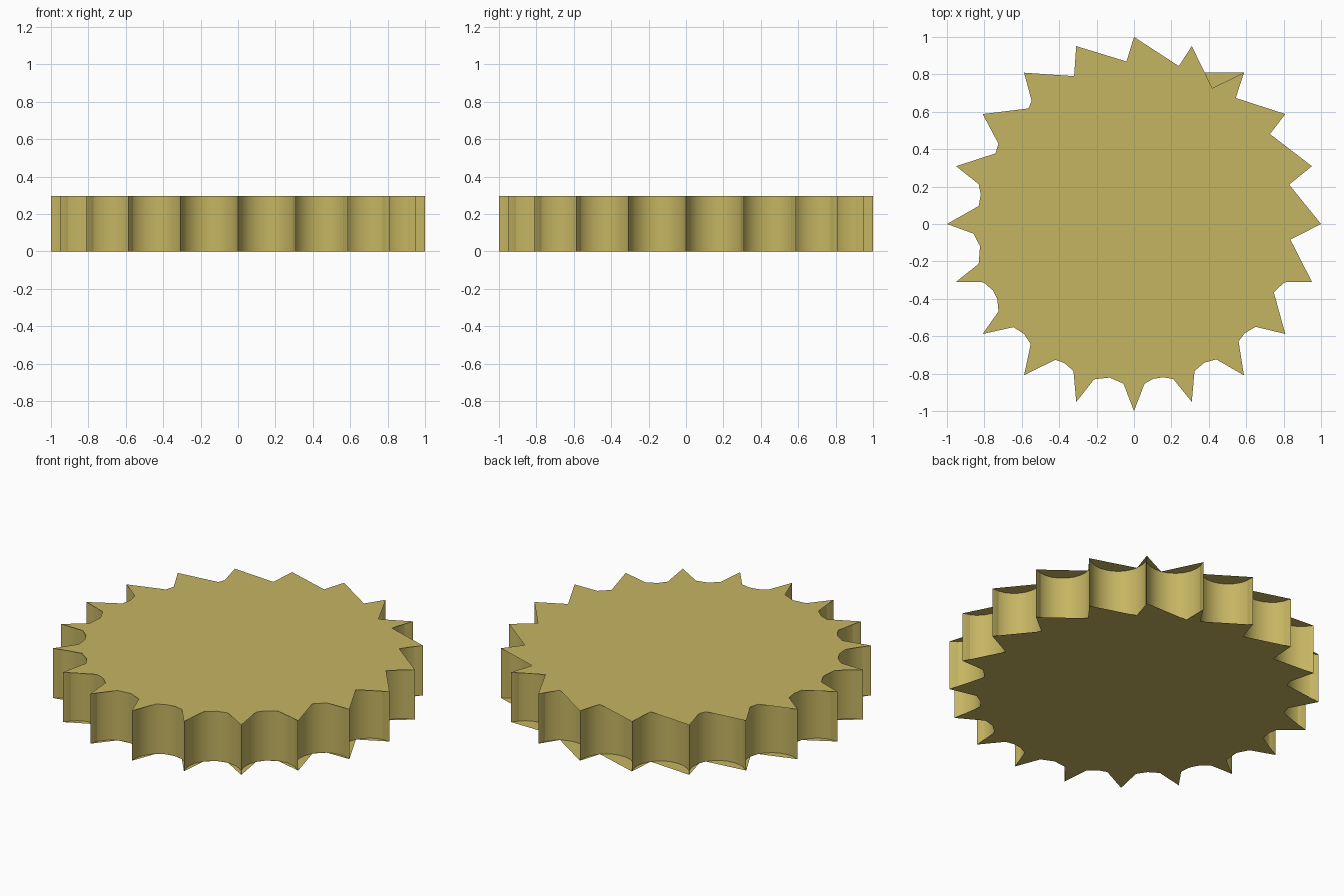
import bpy, math

if "Cube" in bpy.data.objects:
    bpy.data.objects.remove(bpy.data.objects["Cube"])

TIPS = 20
HEIGHT = 0.297
STEP = 2 * math.pi / TIPS
MID = math.cos(STEP / 2)      # distance of each scallop centre
RAD = math.sin(STEP / 2)      # scallop radius

mat = bpy.data.materials.new("olive yellow")
mat.diffuse_color = (0.56, 0.462, 0.122, 1)
mat.use_nodes = True
mat.node_tree.nodes["Principled BSDF"].inputs["Base Color"].default_value = mat.diffuse_color


def tip(i):
    return (math.cos(i * STEP), math.sin(i * STEP))


def scallop(i, deg):
    """Point on the half-round notch after tip i (0 = this tip, 180 = next tip)."""
    a, t = (i + 0.5) * STEP, math.radians(deg)
    r, s = MID - RAD * math.sin(t), RAD * math.cos(t)
    return (r * math.cos(a) + s * math.sin(a), r * math.sin(a) - s * math.cos(a))


def add_object(name, verts, faces):
    me = bpy.data.meshes.new(name)
    me.from_pydata(verts, [], faces)
    me.materials.append(mat)
    ob = bpy.data.objects.new(name, me)
    bpy.context.collection.objects.link(ob)
    return ob


# Scalloped side wall: full half-round notches, sharp at the tips
ring = []
for i in range(TIPS):
    ring.append(tip(i))
    ring += [scallop(i, d) for d in range(15, 180, 15)]
n = len(ring)
verts = [(x, y, 0) for x, y in ring] + [(x, y, HEIGHT) for x, y in ring]
wall = add_object("side_wall", verts,
                  [(k, (k + 1) % n, n + (k + 1) % n, n + k) for k in range(n)])
bpy.context.view_layer.objects.active = wall
wall.select_set(True)
bpy.ops.object.shade_smooth_by_angle(angle=math.radians(35))

# Caps: notch outlines are coarser and uneven, by notch
NOTCH = [[120], [129], [126], [74], [48], [52], [62], [60, 76], [70, 90],
         [59, 80, 103], [58, 86, 121], [56, 80, 100, 124], [65, 90, 114],
         [73, 92, 116], [59, 90, 120], [60, 80, 100, 120], [64, 90, 114],
         [72, 92, 117], [95, 124], [108]]


def cap(name, z, notch, flip):
    pts = []
    for i in range(TIPS):
        pts.append(tip(i))
        pts += [scallop(i, d) for d in notch[i]]
    face = list(range(len(pts)))
    add_object(name, [(x, y, z) for x, y in pts], [face[::-1] if flip else face])


cap("top_cap", HEIGHT, NOTCH, False)
under = list(NOTCH)
under[3] = [126]
cap("bottom_cap", 0, under, True)
